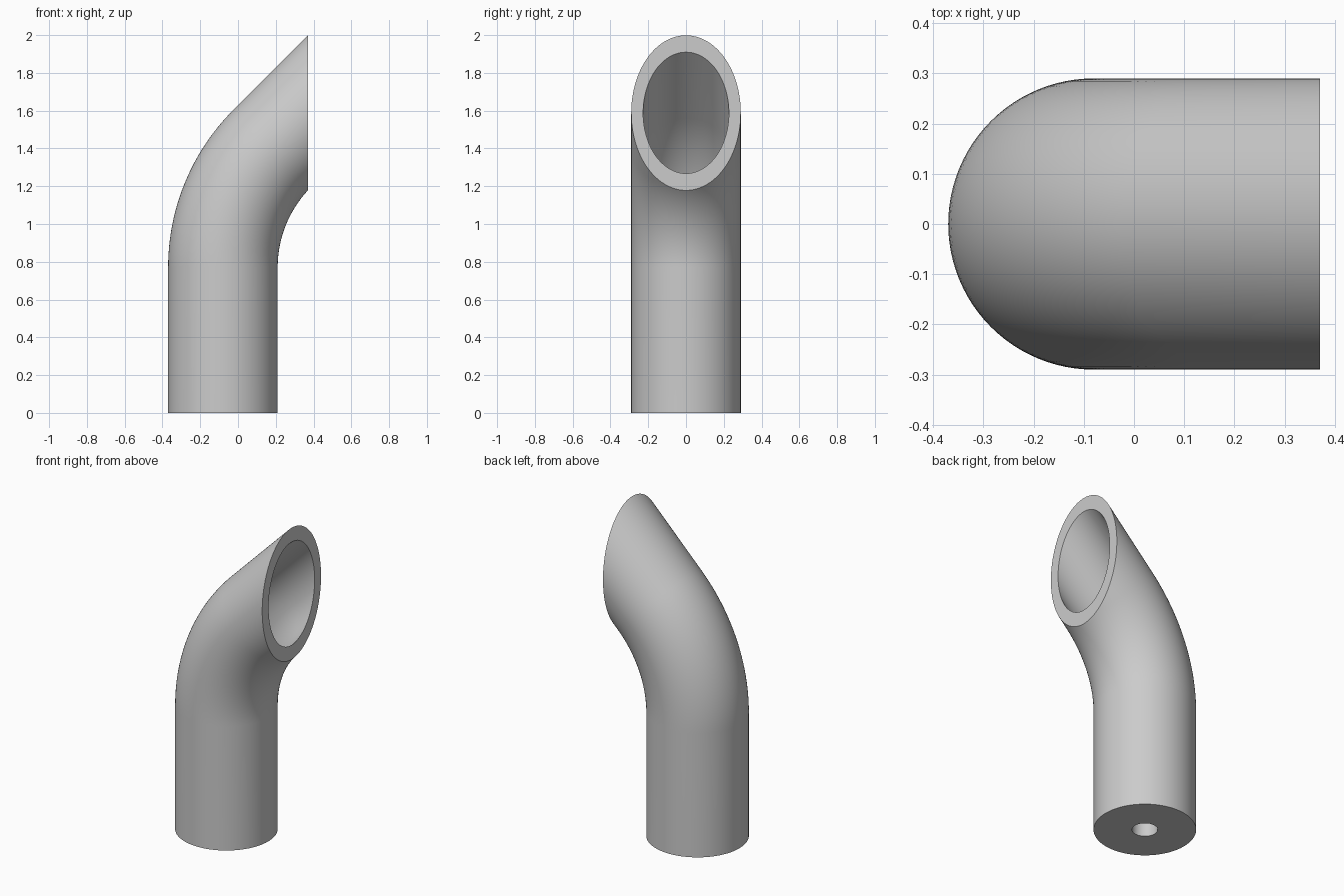
import bpy, bmesh, math
from mathutils import Vector

cube = bpy.data.objects.get("Cube")
if cube:
    bpy.data.objects.remove(cube, do_unlink=True)

SIDES, STEPS = 96, 24
AXIS_X, BEND_Z, BEND_R = -0.08, 0.77, 0.89
OUTER, BORE, HOLE = 0.29, 0.227, 0.073
FLOOR, CUT_X, TAIL = 0.1, 0.37, 0.7

metal = bpy.data.materials.new("Grey metal")
metal.use_nodes = True
grey = (0.6, 0.6, 0.6, 1)
metal.diffuse_color = grey
metal.node_tree.nodes["Principled BSDF"].inputs["Base Color"].default_value = grey


def station(angle, tail=0):
    """Centre and tilt of a section along the bend, plus a straight tail."""
    x = AXIS_X + BEND_R * (1 - math.cos(angle)) + tail * math.sin(angle)
    z = BEND_Z + BEND_R * math.sin(angle) + tail * math.cos(angle)
    return Vector((x, 0, z)), angle


bend = [station(math.pi / 4 * i / STEPS) for i in range(STEPS + 1)]
bend.append(station(math.pi / 4, TAIL))


def base(z):
    return Vector((AXIS_X, 0, z)), 0


# Sections run down the bore, through the drain hole and up the outside
sections = [(s, BORE) for s in reversed(bend)]
sections += [(base(FLOOR), BORE), (base(FLOOR), HOLE), (base(0), HOLE), (base(0), OUTER)]
sections += [(s, OUTER) for s in bend]

bm = bmesh.new()
previous = None
for (centre, tilt), radius in sections:
    across = Vector((math.cos(tilt), 0, -math.sin(tilt)))
    ring = []
    for i in range(SIDES):
        a = math.tau * i / SIDES
        ring.append(bm.verts.new(centre + radius * (math.cos(a) * across + Vector((0, math.sin(a), 0)))))
    if previous:
        for i in range(SIDES):
            j = (i + 1) % SIDES
            bm.faces.new((previous[i], previous[j], ring[j], ring[i]))
    previous = ring

# Upright slanted mouth, closed by a flat rim
bmesh.ops.bisect_plane(bm, geom=bm.verts[:] + bm.edges[:] + bm.faces[:], dist=1e-5,
                       plane_co=(CUT_X, 0, 0), plane_no=(1, 0, 0), clear_outer=True)
bmesh.ops.bridge_loops(bm, edges=[e for e in bm.edges if e.is_boundary])
bmesh.ops.recalc_face_normals(bm, faces=bm.faces[:])

mesh = bpy.data.meshes.new("bent_pipe")
bm.to_mesh(mesh)
bm.free()
mesh.materials.append(metal)
pipe = bpy.data.objects.new("bent_pipe", mesh)
bpy.context.collection.objects.link(pipe)

bpy.ops.object.select_all(action='DESELECT')
pipe.select_set(True)
bpy.context.view_layer.objects.active = pipe
bpy.ops.object.shade_smooth_by_angle(angle=math.radians(30))
